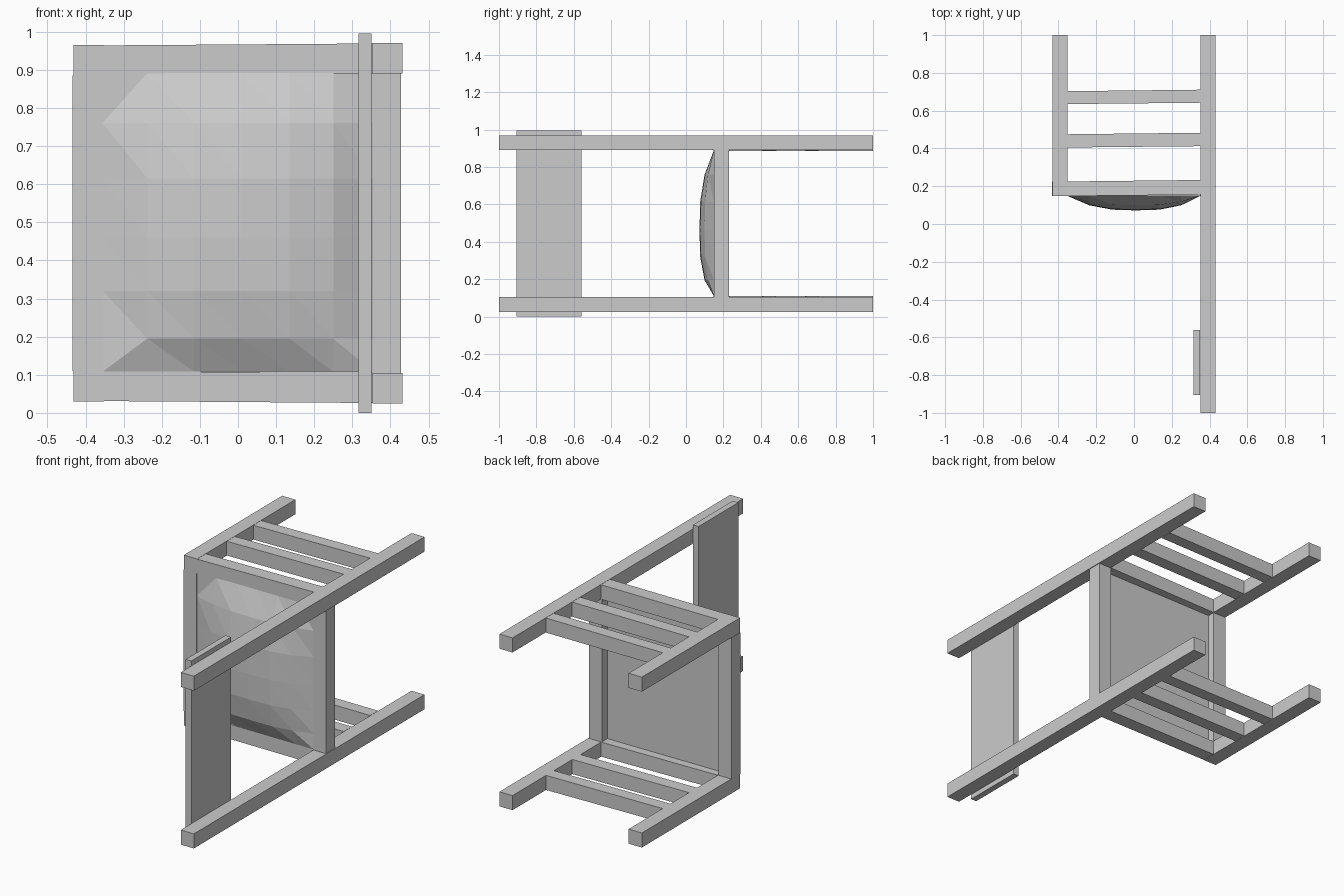
import bpy, bmesh

if "Cube" in bpy.data.objects:
    bpy.data.objects.remove(bpy.data.objects["Cube"])

ZMID = 0.4975


def finish(name, bm):
    bmesh.ops.recalc_face_normals(bm, faces=bm.faces)
    me = bpy.data.meshes.new(name)
    bm.to_mesh(me)
    bm.free()
    ob = bpy.data.objects.new(name, me)
    bpy.context.collection.objects.link(ob)
    return ob


def box(name, x, y, z):
    """Box from (min, max) ranges."""
    bm = bmesh.new()
    bmesh.ops.create_cube(bm, size=1)
    for v in bm.verts:
        v.co = [r[0] if c < 0 else r[1] for r, c in zip((x, y, z), v.co)]
    return finish(name, bm)


def rail(name, x, left, right):
    """Beam along x; each end is (y0, y1, z0, z1), so it may lean slightly."""
    bm = bmesh.new()
    bmesh.ops.create_cube(bm, size=1)
    for v in bm.verts:
        e = left if v.co.x < 0 else right
        v.co = (x[0] if v.co.x < 0 else x[1],
                e[0] if v.co.y < 0 else e[1],
                e[2] if v.co.z < 0 else e[3])
    return finish(name, bm)


def zrange(a, b, upper):
    return (2 * ZMID - b, 2 * ZMID - a) if upper else (a, b)


# Posts, legs and side rails, repeated on both sides of the chair
for side, up in (("lower", False), ("upper", True)):
    box(f"rear_post_{side}", (0.353, 0.432), (-1, 1), zrange(0.025, 0.105, up))
    box(f"front_leg_{side}", (-0.432, -0.352), (0.148, 1), zrange(0.03, 0.11, up))
    for i, (y0, y1) in enumerate(((0.148, 0.225), (0.405, 0.475), (0.635, 0.703))):
        rail(f"side_rail_{side}_{i}", (-0.352, 0.353),
             (y0, y1, *zrange(0.031, 0.109, up)),
             (y0 + 0.007, y1 + 0.008, *zrange(0.026, 0.106, up)))

# Front and rear seat rails
box("front_seat_rail", (-0.434, -0.354), (0.148, 0.225), (0.11, 0.885))
box("rear_seat_rail", (0.35, 0.428), (0.15, 0.23), (0.105, 0.89))

# Backrest board
box("backrest", (0.316, 0.35), (-0.905, -0.56), (0, 0.995))

# Seat base panel
box("seat_panel", (-0.354, 0.35), (0.156, 0.182), (0.106, 0.889))

# Domed faceted cushion
xs = (-0.355, -0.238, -0.115, 0.01, 0.135, 0.25, 0.354)
zs = (0.108, 0.195, 0.32, 0.46, 0.615, 0.76, 0.892)
h = (0, 0.65, 0.95, 1, 0.95, 0.65, 0)
bm = bmesh.new()
g = [[bm.verts.new((x, 0.15 - 0.078 * h[i] * h[j], z)) for j, z in enumerate(zs)]
     for i, x in enumerate(xs)]
for i in range(6):
    for j in range(6):
        a, b, c, d = g[i][j], g[i + 1][j], g[i + 1][j + 1], g[i][j + 1]
        if i == 0 and j in (0, 5):
            tris = ((a, b, c), (a, c, d))
        else:
            tris = ((a, b, d), (b, c, d))
        for t in tris:
            bm.faces.new(t)
cushion = finish("seat_cushion", bm)
# Keep the cushion facing the front
if sum(p.normal.y for p in cushion.data.polygons) > 0:
    cushion.data.flip_normals()
